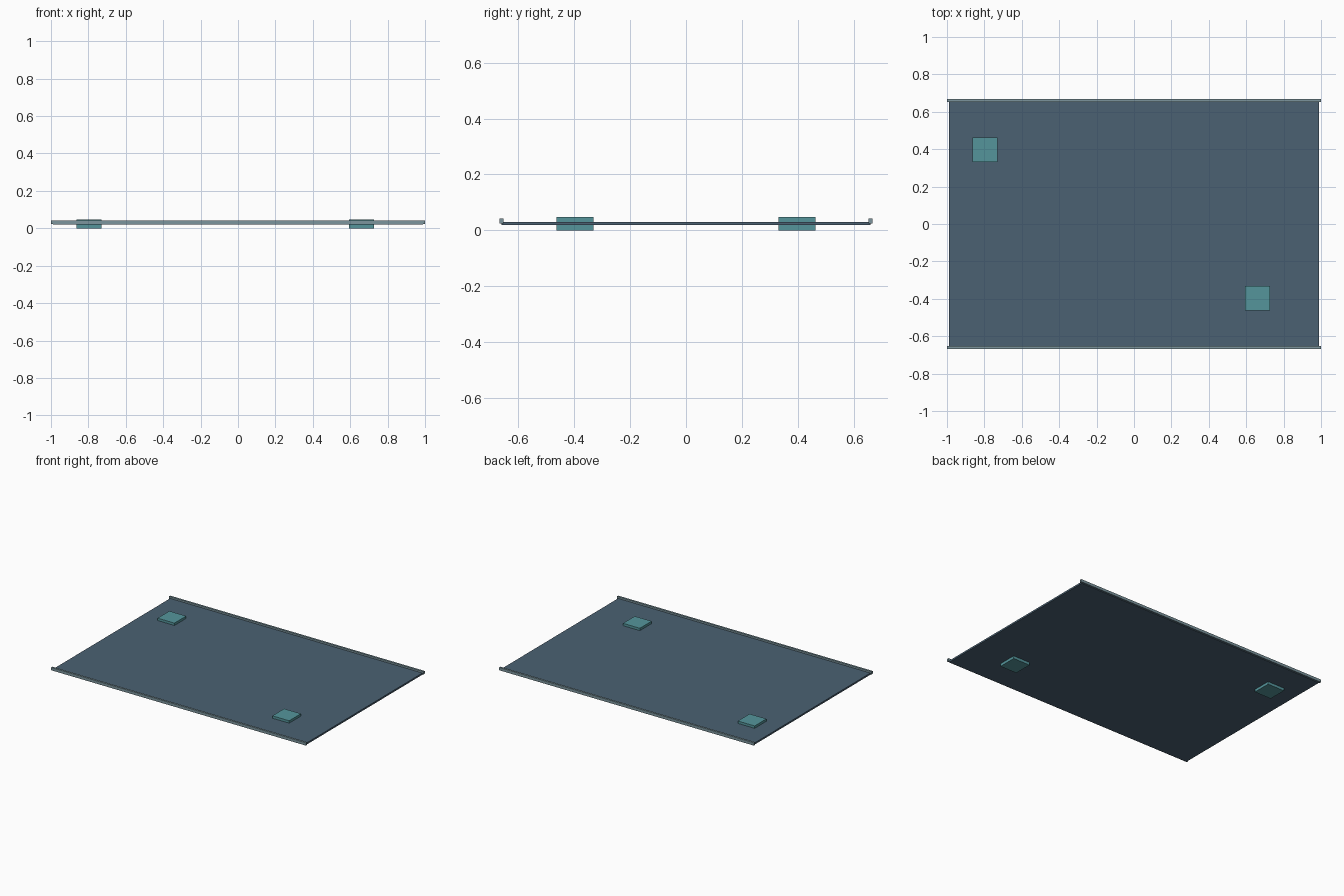
import bpy

if "Cube" in bpy.data.objects:
    bpy.data.objects.remove(bpy.data.objects["Cube"])


def material(name, color):
    m = bpy.data.materials.new(name)
    m.diffuse_color = (*color, 1)
    m.use_nodes = True
    m.node_tree.nodes["Principled BSDF"].inputs["Base Color"].default_value = m.diffuse_color
    return m


def box(name, lo, hi, mat):
    bpy.ops.mesh.primitive_cube_add(size=1, location=[(a + b) / 2 for a, b in zip(lo, hi)])
    ob = bpy.context.object
    ob.name = name
    ob.scale = [b - a for a, b in zip(lo, hi)]
    bpy.ops.object.transform_apply(location=False, rotation=False, scale=True)
    ob.data.materials.append(mat)
    return ob


slate = material("slate", (0.07, 0.12, 0.17))
steel = material("steel", (0.20, 0.30, 0.34))
teal = material("teal", (0.09, 0.30, 0.33))

# Thin flat panel
box("panel", (-0.99, -0.66, 0.019), (0.99, 0.66, 0.031), slate)

# Raised edge rails along front and back
for name, y in (("front_rail", -0.66), ("back_rail", 0.66)):
    box(name, (-1, y - 0.007, 0.024), (1, y + 0.007, 0.043), steel)

# Square pads passing through the panel at opposite corners
h = 0.066
for name, x, y in (("left_pad", -0.797, 0.397), ("right_pad", 0.66, -0.397)):
    box(name, (x - h, y - h, 0), (x + h, y + h, 0.048), teal)
